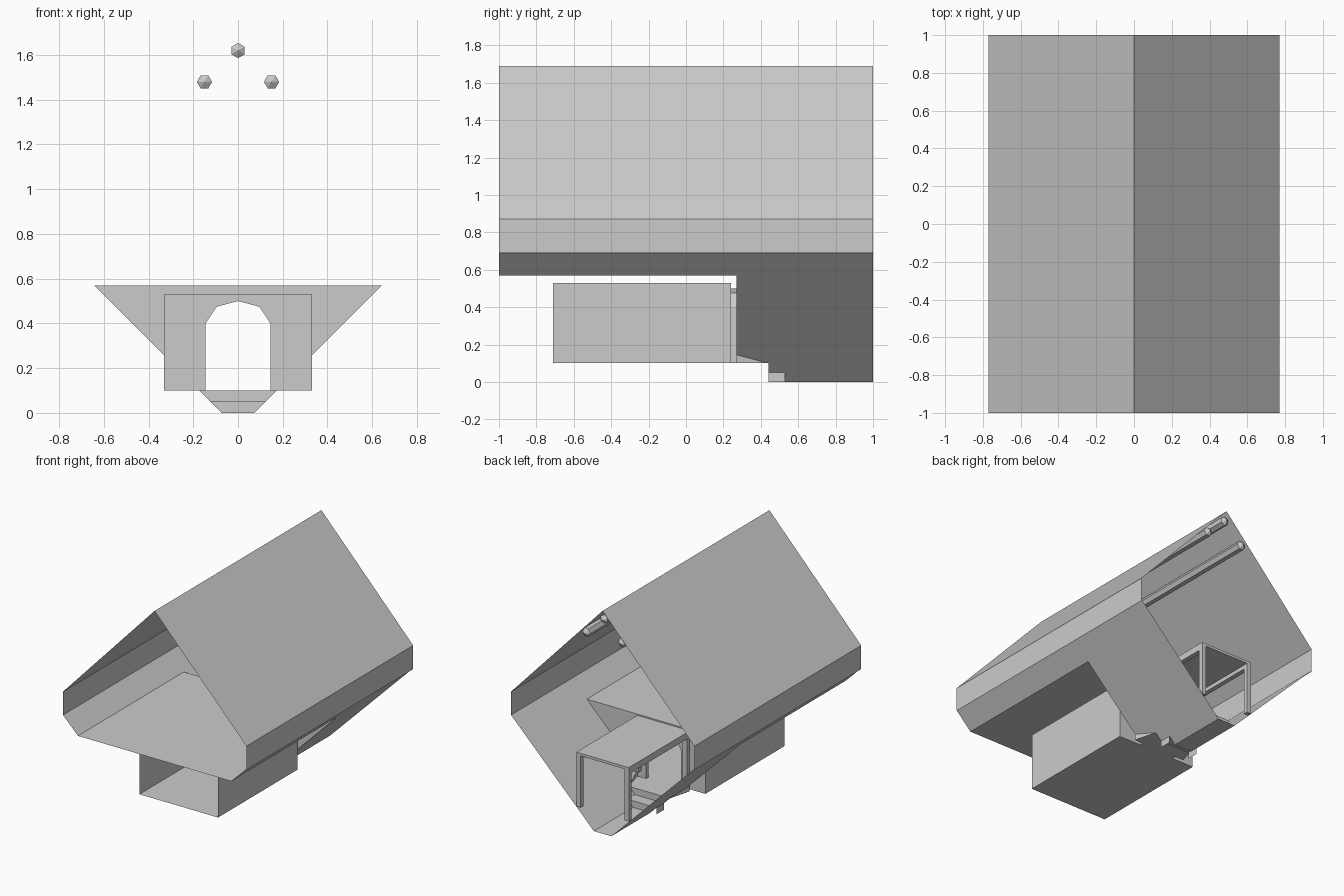
import bpy, math

if "Cube" in bpy.data.objects:
    bpy.data.objects.remove(bpy.data.objects["Cube"])


def sheet(name, polys, mirror=False):
    """Thin surfaces from polygons; optionally repeated on the -x side."""
    verts, faces = [], []
    for poly in polys:
        copies = [poly]
        if mirror:
            copies.append([(-x, y, z) for x, y, z in reversed(poly)])
        for c in copies:
            faces.append(list(range(len(verts), len(verts) + len(c))))
            verts += c
    me = bpy.data.meshes.new(name)
    me.from_pydata(verts, [], faces)
    ob = bpy.data.objects.new(name, me)
    bpy.context.collection.objects.link(ob)
    return ob


def box(name, lo, hi):
    bpy.ops.mesh.primitive_cube_add(size=1, location=[(a + b) / 2 for a, b in zip(lo, hi)])
    ob = bpy.context.object
    ob.name = name
    ob.scale = [b - a for a, b in zip(lo, hi)]
    return ob


WALL = 0.27    # y of the cross wall
DECK = 0.57    # height of the upper floor
HALF_ARCH = [(0.145, 0.10), (0.145, 0.40), (0.095, 0.475), (0, 0.50)]

# roof and upright eaves
sheet("roof", [
    [(0, -1, 1.69), (0.77, -1, 0.87), (0.77, 1, 0.87), (0, 1, 1.69)],
    [(0.77, -1, 0.87), (0.77, -1, 0.69), (0.77, 1, 0.69), (0.77, 1, 0.87)]], True)

# sloping lower hull, cut away under the deck and around the steps
outline = [(1, 0.695), (-1, 0.695), (-1, DECK), (WALL, DECK), (WALL, 0.145), (0.44, 0.10),
           (0.44, 0.05), (0.53, 0.05), (0.53, 0), (1, 0)]
sheet("lower_hull", [[(z + 0.073, y, z) for y, z in outline]], True)
sheet("keel", [[(-0.073, 0.53, 0), (0.073, 0.53, 0), (0.073, 1, 0), (-0.073, 1, 0)]])
sheet("deck", [[(-0.643, -1, DECK), (0.643, -1, DECK), (0.643, WALL, DECK), (-0.643, WALL, DECK)]])

# cross wall with an arched doorway
sheet("cross_wall", [[(x, WALL, z) for x, z in
      HALF_ARCH + [(0, DECK), (0.643, DECK), (0.218, 0.145), (0.218, 0.10)]]], True)

# landing and steps down to the keel
sheet("landing", [[(-0.218, WALL, 0.10), (0.218, WALL, 0.10), (0.173, 0.44, 0.10), (-0.173, 0.44, 0.10)]])
sheet("landing_side", [[(0.218, WALL, 0.10), (0.173, 0.44, 0.10), (0.218, WALL, 0.145)]], True)
for i, (y, z) in enumerate([(0.44, 0.05), (0.53, 0.0)]):
    a, b = z + 0.073, z + 0.123
    sheet(f"riser_{i}", [[(-a, y, z), (a, y, z), (b, y, z + 0.05), (-b, y, z + 0.05)]])
sheet("tread", [[(-0.123, 0.44, 0.05), (0.123, 0.44, 0.05), (0.123, 0.53, 0.05), (-0.123, 0.53, 0.05)]])
sheet("tread_side", [[(0.123, 0.44, 0), (0.123, 0.53, 0), (0.123, 0.53, 0.05), (0.123, 0.44, 0.05)]], True)

# underslung box, open at the front
X, F, B, LO, HI = 0.33, -0.71, 0.24, 0.10, 0.53
sheet("box_sides", [[(X, F, LO), (X, B, LO), (X, B, HI), (X, F, HI)]], True)
sheet("box_floor_and_top", [[(-X, F, z), (X, F, z), (X, B, z), (-X, B, z)] for z in (LO, HI)])
sheet("box_back", [[(x, B, z) for x, z in HALF_ARCH + [(0, HI), (X, HI), (X, LO)]]], True)

# short arched passage between box and cross wall
sheet("passage", [[(x0, B, z0), (x1, B, z1), (x1, WALL, z1), (x0, WALL, z0)]
                  for (x0, z0), (x1, z1) in zip(HALF_ARCH, HALF_ARCH[1:])], True)
sheet("passage_floor", [[(-0.145, B, 0.10), (0.145, B, 0.10), (0.145, WALL, 0.10), (-0.145, WALL, 0.10)]])

# framed porch behind the doorway
box("porch_roof", (-0.22, WALL, 0.54), (0.22, 1, 0.56))
for s in (-1, 1):
    xs = sorted((s * 0.22, s * 0.185))
    for y in (WALL, 0.965):
        box("porch_post", (xs[0], y, 0.15), (xs[1], y + 0.035, 0.54))
    box("porch_rail", (xs[0], WALL, 0.51), (xs[1], 1, 0.54))

# three hexagonal rods under the ridge with slightly pointed ends
for x, z, turn in [(0, 1.62, math.pi / 6), (-0.15, 1.48, 0), (0.15, 1.48, 0)]:
    rings = [[(x + 0.034 * math.cos(turn + k * math.pi / 3), y,
               z + 0.034 * math.sin(turn + k * math.pi / 3)) for k in range(6)]
             for y in (-0.68, 0.98)]
    polys = []
    for k in range(6):
        n = (k + 1) % 6
        a, b = rings
        polys += [[a[k], a[n], b[n], b[k]], [a[n], a[k], (x, -0.70, z)], [b[k], b[n], (x, 1, z)]]
    sheet("ridge_rod", polys)
